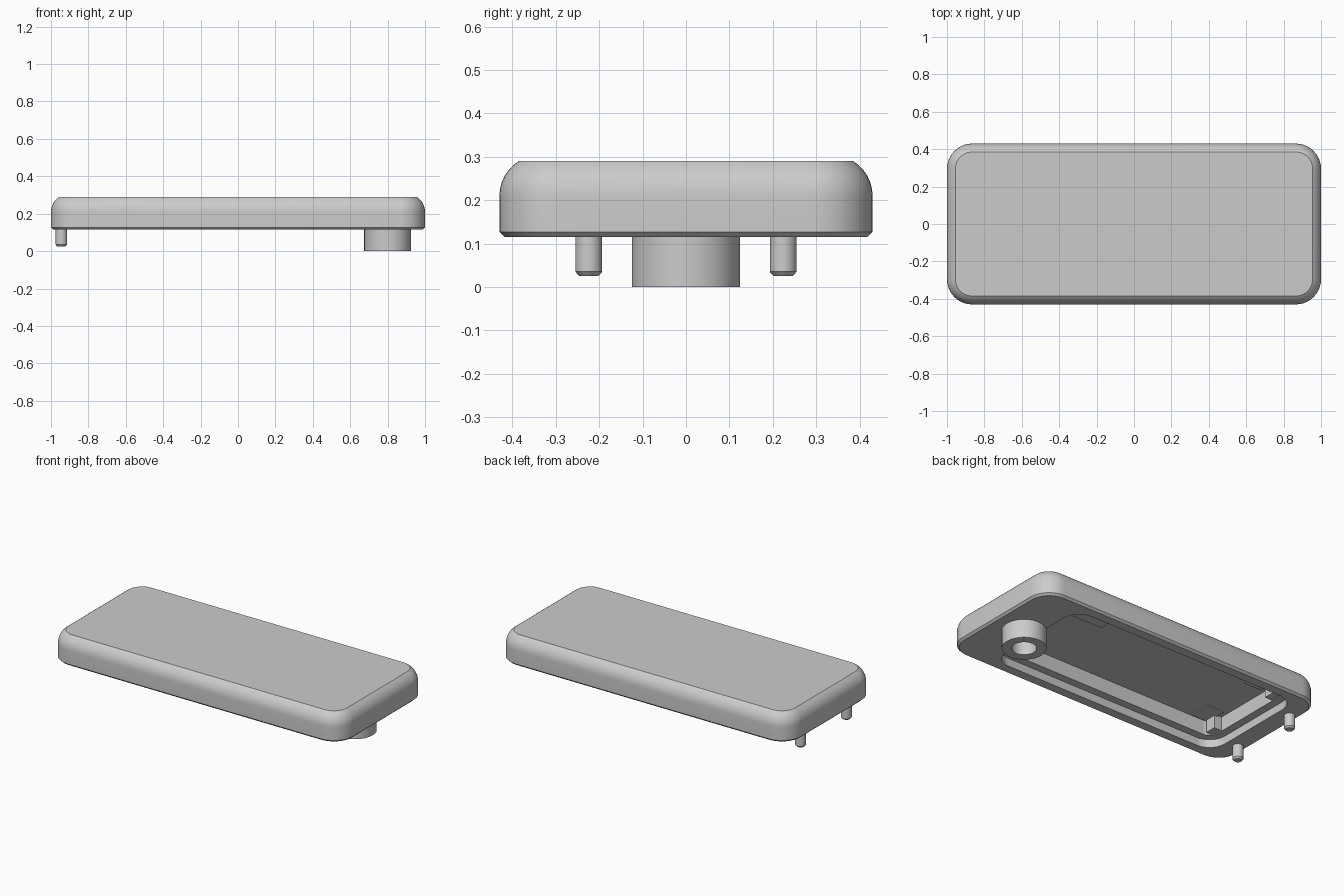
import bpy
import bmesh
from math import sin, cos, pi, radians

if "Cube" in bpy.data.objects:
    bpy.data.objects.remove(bpy.data.objects["Cube"], do_unlink=True)

grey = bpy.data.materials.new("light_grey")
grey.use_nodes = True
colour = (0.6, 0.6, 0.6, 1)
grey.diffuse_color = colour
grey.node_tree.nodes["Principled BSDF"].inputs["Base Color"].default_value = colour


def rounded_ring(x0, x1, half_y, radius, z, steps=10):
    """Points of a rounded rectangle at height z."""
    corners = [(x1, half_y, 1, 1), (x0, half_y, -1, 1),
               (x0, -half_y, -1, -1), (x1, -half_y, 1, -1)]
    points = []
    for i, (x, y, sx, sy) in enumerate(corners):
        for k in range(steps + 1):
            a = pi / 2 * (i + k / steps)
            points.append((x - sx * radius + radius * cos(a),
                           y - sy * radius + radius * sin(a), z))
    return points


def circle_ring(x, y, radius, z, sides):
    return [(x + radius * cos(2 * pi * k / sides),
             y + radius * sin(2 * pi * k / sides), z) for k in range(sides)]


def loft(name, rings):
    """Join matching rings with quads and cap both ends."""
    bm = bmesh.new()
    loops = [[bm.verts.new(p) for p in ring] for ring in rings]
    for a, b in zip(loops, loops[1:]):
        for i in range(len(a)):
            j = (i + 1) % len(a)
            bm.faces.new((a[i], a[j], b[j], b[i]))
    bm.faces.new(loops[0])
    bm.faces.new(loops[-1])
    bmesh.ops.recalc_face_normals(bm, faces=bm.faces)
    mesh = bpy.data.meshes.new(name)
    bm.to_mesh(mesh)
    bm.free()
    mesh.materials.append(grey)
    obj = bpy.data.objects.new(name, mesh)
    bpy.context.collection.objects.link(obj)
    bpy.ops.object.select_all(action="DESELECT")
    obj.select_set(True)
    bpy.context.view_layer.objects.active = obj
    bpy.ops.object.shade_smooth_by_angle(angle=radians(30))
    return obj


def box(name, x0, x1, y0, y1, z0, z1):
    return loft(name, [[(x0, y0, z), (x1, y0, z), (x1, y1, z), (x0, y1, z)]
                       for z in (z0, z1)])


# Cover shell: curved top edge, side wall, bottom chamfer, stepped hollow
BOTTOM, TOP, CEILING = 0.115, 0.29, 0.255


def outer(inset, z):
    return rounded_ring(inset - 1, 1 - inset, 0.43 - inset, 0.135 - inset, z)


def hollow(inset, z):
    return rounded_ring(inset - 0.87, 0.72 - inset, 0.36 - inset, 0.11 - inset, z)


arc_radius, arc_angle = 0.094, radians(58.5)
arc_start = TOP - arc_radius * sin(arc_angle)
rings = []
for k in range(6, -1, -1):
    a = arc_angle * k / 6
    rings.append(outer(arc_radius * (1 - cos(a)), arc_start + arc_radius * sin(a)))
rings += [outer(0, BOTTOM + 0.012), outer(0.013, BOTTOM),
          hollow(0, BOTTOM), hollow(0, 0.165),
          hollow(0.05, 0.165), hollow(0.05, CEILING)]
loft("cover_shell", rings)

# Round boss with a blind hole
loft("boss", [circle_ring(0.8, 0, r, z, 48) for r, z in
              ((0.125, 0.18), (0.125, 0), (0.07, 0), (0.07, 0.13))])

# Pins, clips and ceiling pads, repeated on both sides
for side, sign in (("left", 1), ("right", -1)):
    loft("pin_" + side, [circle_ring(-0.944, sign * 0.224, r, z, 32) for r, z in
                         ((0.031, 0.13), (0.031, 0.035), (0.022, 0.025))])
    ys = sorted((sign * 0.22, sign * 0.29))
    box("clip_" + side, -0.84, -0.77, *ys, 0.17, CEILING + 0.01)
    ys = sorted((sign * 0.16, sign * 0.3))
    box("rear_pad_" + side, -0.79, -0.67, *ys, CEILING - 0.006, CEILING + 0.003)
box("front_pad", 0.34, 0.55, 0.12, 0.3, CEILING - 0.006, CEILING + 0.003)
